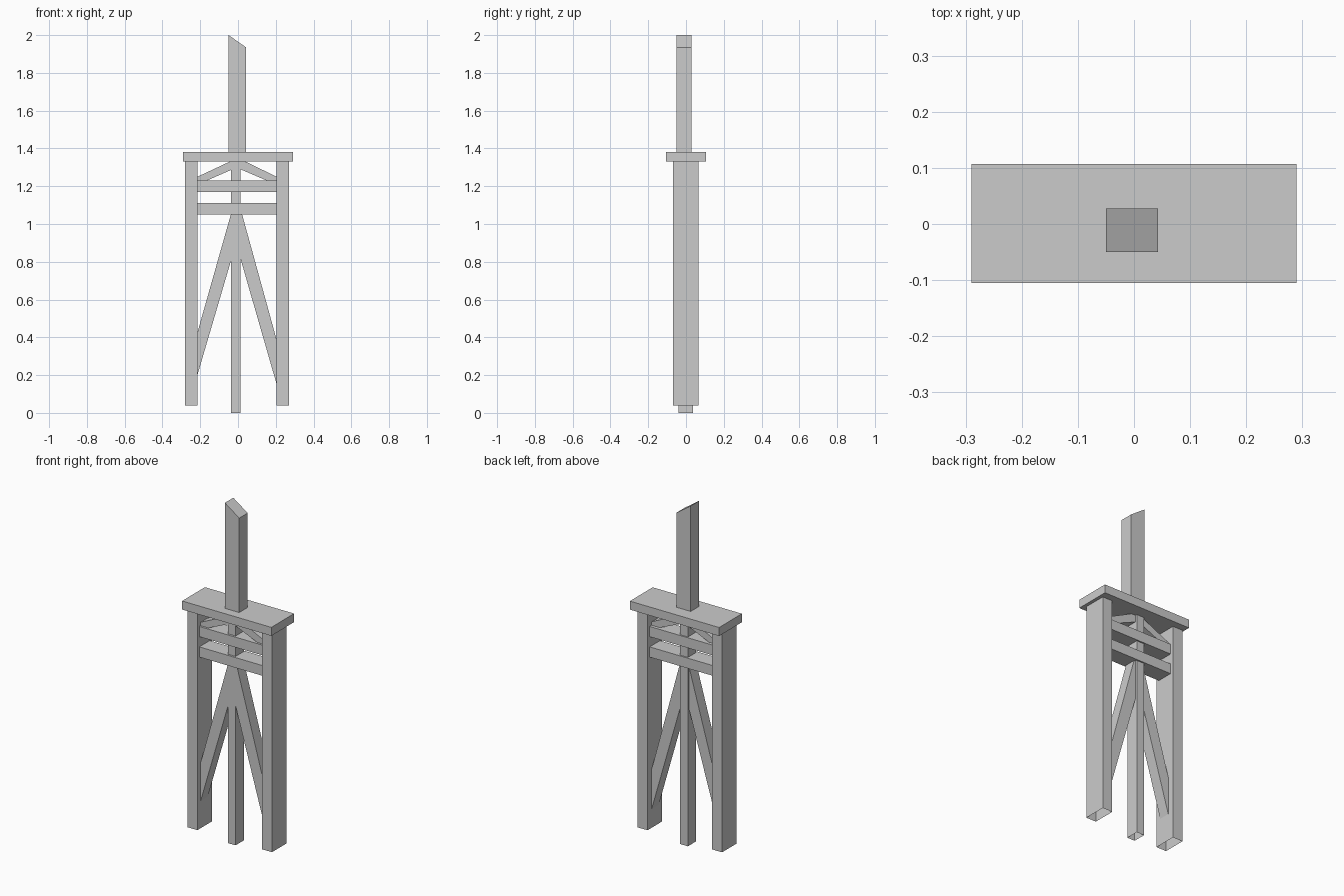
import bpy
import bmesh

cube = bpy.data.objects.get("Cube")
if cube:
    bpy.data.objects.remove(cube, do_unlink=True)

grey = bpy.data.materials.new("plain grey")
grey.use_nodes = True
grey.diffuse_color = (0.6, 0.6, 0.6, 1)
grey.node_tree.nodes["Principled BSDF"].inputs["Base Color"].default_value = (0.6, 0.6, 0.6, 1)


def beam(name, profile, y0, y1, open_bottom=False):
    """Extrude an (x, z) outline from y0 to y1."""
    bm = bmesh.new()
    face = bm.faces.new([bm.verts.new((x, y0, z)) for x, z in profile])
    grown = bmesh.ops.extrude_face_region(bm, geom=[face], use_keep_orig=True)
    moved = [v for v in grown["geom"] if isinstance(v, bmesh.types.BMVert)]
    bmesh.ops.translate(bm, verts=moved, vec=(0, y1 - y0, 0))
    bmesh.ops.recalc_face_normals(bm, faces=bm.faces)
    if open_bottom:
        bm.normal_update()
        low = [f for f in bm.faces if f.normal.z < -0.9]
        bmesh.ops.delete(bm, geom=low, context='FACES_ONLY')
    mesh = bpy.data.meshes.new(name)
    bm.to_mesh(mesh)
    bm.free()
    mesh.materials.append(grey)
    obj = bpy.data.objects.new(name, mesh)
    bpy.context.collection.objects.link(obj)
    return obj


def box(name, x0, x1, y0, y1, z0, z1, open_bottom=False):
    return beam(name, [(x0, z0), (x1, z0), (x1, z1), (x0, z1)], y0, y1, open_bottom)


# Hollow-ended legs and the thin middle post
box("right_leg", -0.28, -0.215, -0.07, 0.065, 0.04, 1.33, True)
box("left_leg", 0.205, 0.27, -0.07, 0.065, 0.04, 1.33, True)
box("middle_post", -0.038, 0.012, -0.04, 0.037, 0, 1.33, True)

# Cap board and the upright with its slanted top
box("cap_board", -0.29, 0.29, -0.105, 0.107, 1.33, 1.38)
beam("upright", [(-0.05, 1.38), (0.043, 1.38), (0.043, 1.935), (-0.05, 2)], -0.05, 0.028)

# Cross rails between the legs
for name, z in (("lower_rail", 1.05), ("upper_rail", 1.17)):
    box(name, -0.215, 0.205, -0.052, 0.045, z, z + 0.06)

# Long diagonal braces below the rails
braces = {
    "right_long_brace": [(-0.215, 0.2), (-0.03, 0.83), (-0.03, 1.05), (-0.038, 1.05), (-0.215, 0.425)],
    "left_long_brace": [(0.205, 0.15), (0.205, 0.385), (0.022, 1.05), (0.005, 1.05), (0.005, 0.845)],
    # Short braces under the cap
    "right_short_brace": [(-0.215, 1.23), (-0.165, 1.23), (-0.03, 1.289), (-0.03, 1.33), (-0.044, 1.33), (-0.215, 1.25)],
    "left_short_brace": [(0.205, 1.23), (0.205, 1.25), (0.04, 1.33), (0.005, 1.33), (0.005, 1.293), (0.152, 1.23)],
}
for name, outline in braces.items():
    beam(name, outline, -0.04, 0.026)
